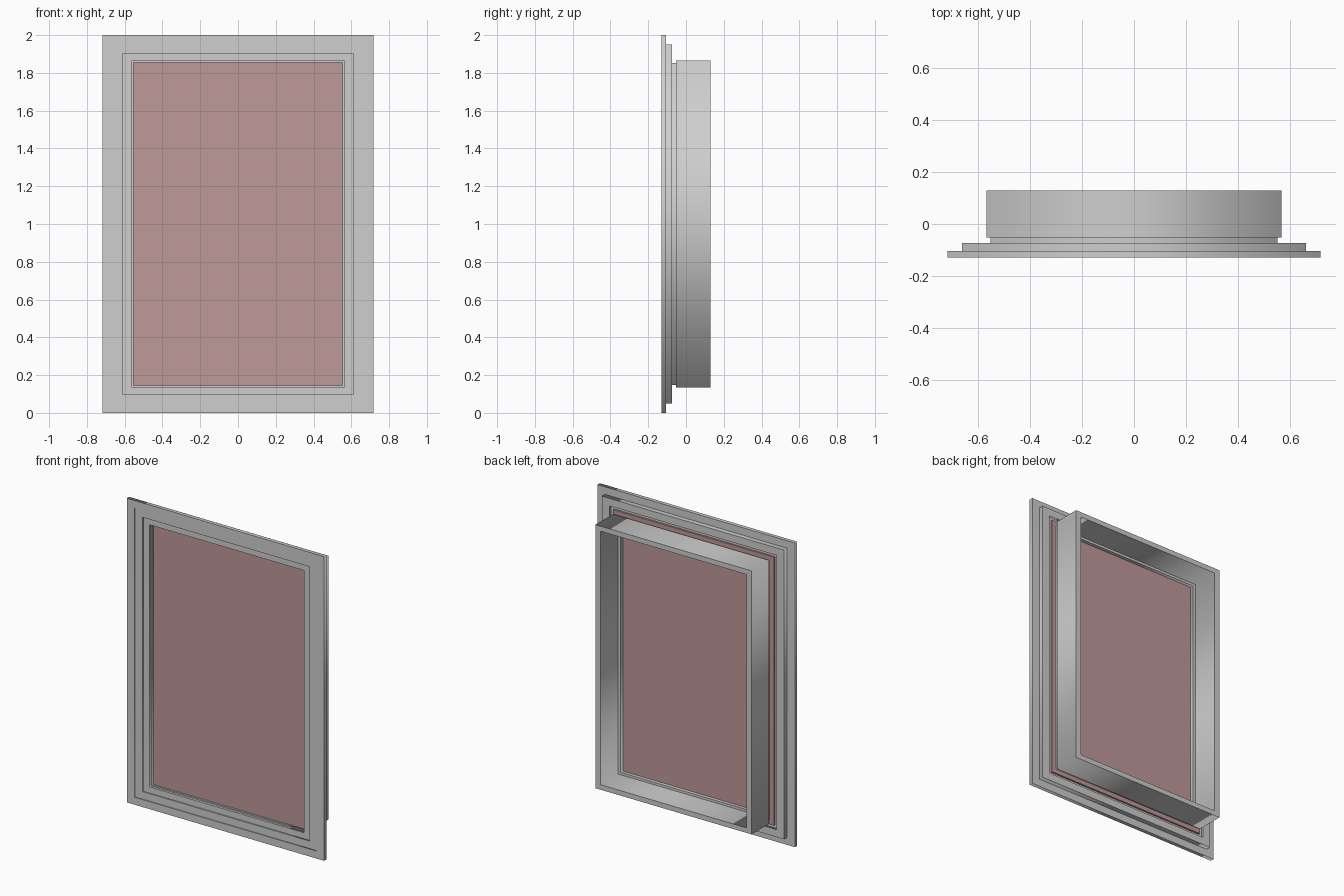
import bpy
import bmesh

cube = bpy.data.objects.get("Cube")
if cube:
    bpy.data.objects.remove(cube, do_unlink=True)

HALF_W, HALF_H, RATIO = 0.718, 1.0, 0.89


def make_material(name, rgb):
    mat = bpy.data.materials.new(name)
    mat.use_nodes = True
    mat.diffuse_color = (*rgb, 1)
    mat.node_tree.nodes["Principled BSDF"].inputs["Base Color"].default_value = (*rgb, 1)
    return mat


metal = make_material("light grey metal", (0.62, 0.62, 0.62))
glass = make_material("dusty pink pane", (0.52, 0.32, 0.32))


def finish(name, bm, mat):
    bmesh.ops.recalc_face_normals(bm, faces=bm.faces)
    mesh = bpy.data.meshes.new(name)
    bm.to_mesh(mesh)
    bm.free()
    mesh.materials.append(mat)
    obj = bpy.data.objects.new(name, mesh)
    bpy.context.collection.objects.link(obj)
    return obj


def corners(inset, y):
    x, h = HALF_W - inset, HALF_H - inset * RATIO
    return [(sx * x, y, 1 + sz * h)
            for sx, sz in ((-1, -1), (1, -1), (1, 1), (-1, 1))]


def rectangular_ring(name, profile, mat):
    """Sweep a closed (inset, depth) profile around a mitred rectangle."""
    bm = bmesh.new()
    loops = [[bm.verts.new(c) for c in corners(d, y)] for d, y in profile]
    for a, b in zip(loops, loops[1:] + loops[:1]):
        for i in range(4):
            j = (i + 1) % 4
            bm.faces.new((a[i], a[j], b[j], b[i])).smooth = True
    # Profile edges stay crisp, mitred corners blend softly
    for loop in loops:
        for i in range(4):
            bm.edges.get((loop[i], loop[(i + 1) % 4])).smooth = False
    return finish(name, bm, mat)


def band(outer, inner, front, back):
    return [(outer, front), (inner, front), (inner, back), (outer, back)]


# Stepped face frame with a rebate for the pane at the back
rectangular_ring("face_frame", [
    (0, -0.13), (0.055, -0.13), (0.055, -0.124), (0.11, -0.124),
    (0.11, -0.116), (0.155, -0.116), (0.155, -0.1), (0.164, -0.1),
    (0.164, -0.088), (0.11, -0.088), (0.11, -0.073), (0.055, -0.073),
    (0.055, -0.105), (0, -0.105)], metal)

# Retaining strip behind the pane
rectangular_ring("retaining_strip", band(0.165, 0.205, -0.076, -0.053), metal)

# Deep rear casing
rectangular_ring("rear_casing", band(0.15, 0.187, -0.053, 0.13), metal)

# Pane
bm = bmesh.new()
front, back = [[bm.verts.new(c) for c in corners(0.132, y)] for y in (-0.088, -0.076)]
bm.faces.new(front)
bm.faces.new(back)
for i in range(4):
    j = (i + 1) % 4
    bm.faces.new((front[i], front[j], back[j], back[i]))
finish("pane", bm, glass)
